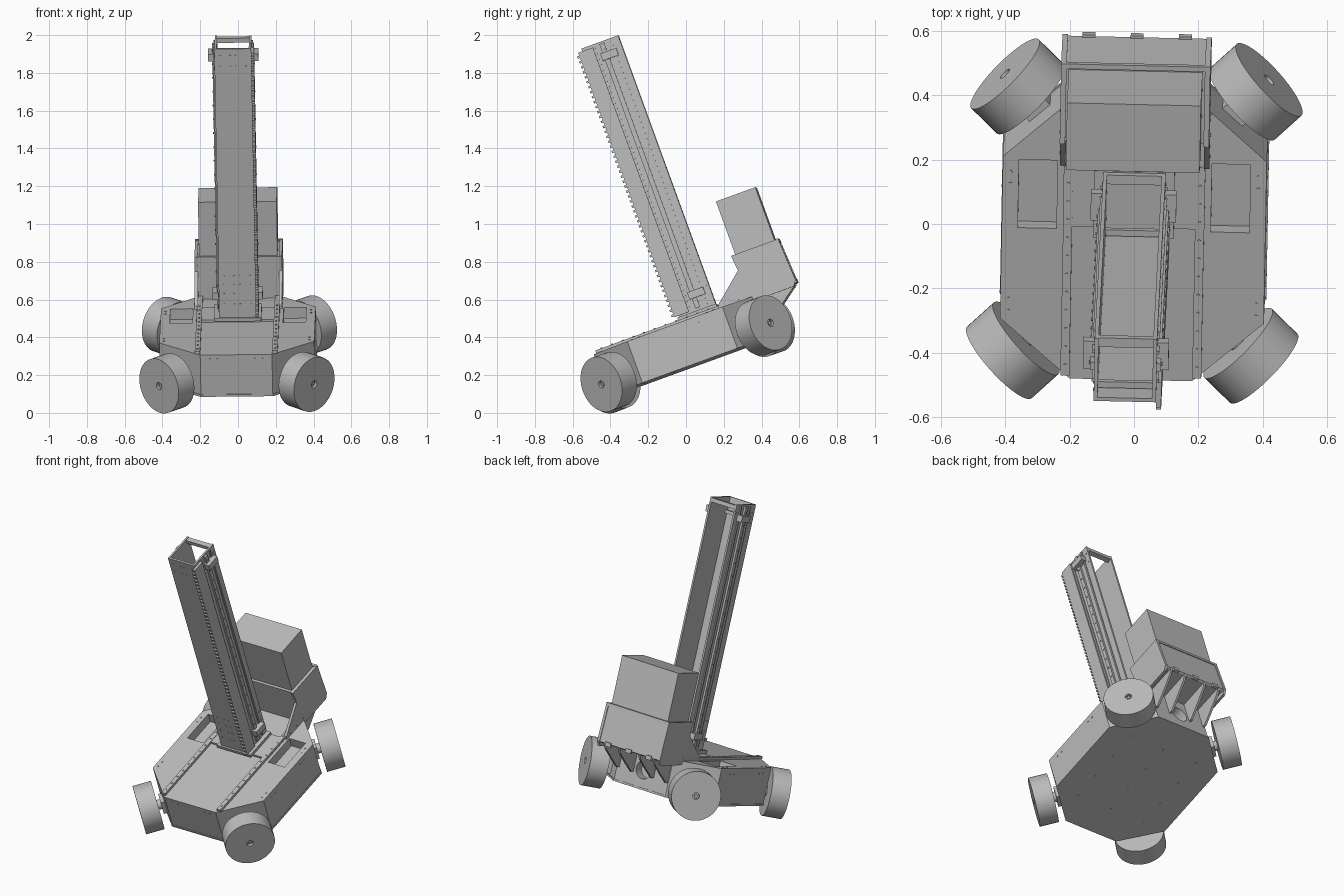
import bpy, bmesh, math
from mathutils import Matrix, Vector

cube = bpy.data.objects.get("Cube")
if cube:
    bpy.data.objects.remove(cube)

# Whole robot is pitched forward, with a trace of yaw and roll
TILT = (Matrix.Translation((0.004, 0, 0)) @ Matrix.Rotation(math.radians(-1.3), 4, 'Z')
        @ Matrix.Rotation(math.radians(-0.6), 4, 'Y') @ Matrix.Rotation(math.radians(20), 4, 'X'))

grey = bpy.data.materials.new("plain grey")
grey.use_nodes = True
grey.diffuse_color = (0.5, 0.5, 0.5, 1)
grey.node_tree.nodes["Principled BSDF"].inputs["Base Color"].default_value = (0.5, 0.5, 0.5, 1)


def finish(name, bm, smooth=False):
    bmesh.ops.recalc_face_normals(bm, faces=bm.faces)
    mesh = bpy.data.meshes.new(name)
    bm.to_mesh(mesh)
    bm.free()
    mesh.materials.append(grey)
    obj = bpy.data.objects.new(name, mesh)
    bpy.context.scene.collection.objects.link(obj)
    obj.matrix_world = TILT
    if smooth:
        bpy.ops.object.select_all(action='DESELECT')
        obj.select_set(True)
        bpy.context.view_layer.objects.active = obj
        bpy.ops.object.shade_smooth_by_angle(angle=math.radians(35))
    return obj


def boxes(name, spans):
    """Each span is (x0, x1, y0, y1, z0, z1)."""
    bm = bmesh.new()
    for x0, x1, y0, y1, z0, z1 in spans:
        place = Matrix.Translation(((x0 + x1) / 2, (y0 + y1) / 2, (z0 + z1) / 2))
        size = Matrix.Diagonal((x1 - x0, y1 - y0, z1 - z0, 1))
        bmesh.ops.create_cube(bm, size=1, matrix=place @ size)
    return finish(name, bm)


def prism(name, points, axis, ranges):
    """Extrude a profile along z (points x, y) or along x (points y, z)."""
    bm = bmesh.new()
    for lo, hi in ranges:
        put = (lambda p: (p[0], p[1], lo)) if axis == 'z' else (lambda p: (lo, p[0], p[1]))
        face = bm.faces.new([bm.verts.new(put(p)) for p in points])
        new = bmesh.ops.extrude_face_region(bm, geom=[face])["geom"]
        step = Vector((0, 0, hi - lo)) if axis == 'z' else Vector((hi - lo, 0, 0))
        bmesh.ops.translate(bm, vec=step, verts=[v for v in new if isinstance(v, bmesh.types.BMVert)])
    return finish(name, bm)


def lathe(name, profile, centre, direction):
    bm = bmesh.new()
    verts = [bm.verts.new((r, 0, h)) for r, h in profile]
    edges = [bm.edges.new(pair) for pair in zip(verts, verts[1:])]
    bmesh.ops.spin(bm, geom=verts + edges, cent=(0, 0, 0), axis=(0, 0, 1),
                   angle=math.tau, steps=48, use_duplicate=False)
    bmesh.ops.remove_doubles(bm, verts=bm.verts, dist=1e-5)
    turn = Vector(direction).to_track_quat('Z', 'Y').to_matrix().to_4x4()
    bm.transform(Matrix.Translation(centre) @ turn)
    return finish(name, bm, True)


def bolts(name, points, direction, radius=0.005):
    bm = bmesh.new()
    turn = Vector(direction).to_track_quat('Z', 'Y').to_matrix().to_4x4()
    for p in points:
        bmesh.ops.create_cone(bm, cap_ends=True, segments=10, radius1=radius, radius2=radius,
                              depth=0.006, matrix=Matrix.Translation(p) @ turn)
    return finish(name, bm)


def cut(target, cutter):
    mod = target.modifiers.new(cutter.name, 'BOOLEAN')
    mod.operation = 'DIFFERENCE'
    mod.object = cutter
    cutter.hide_render = True
    cutter.hide_viewport = True


def octagon(grow):
    front, rear, s, n = -0.35 - grow, 0.58 + grow, 0.41 + grow, 0.19 + grow / 2
    return [(-n, front), (n, front), (s, -0.155), (s, 0.38),
            (n, rear), (-n, rear), (-s, 0.38), (-s, -0.155)]


SIDES = (-1, 1)
LOW, DECK = 0.225, 0.455

# Hull with deck pockets and a rear port
hull = prism("hull", octagon(0), 'z', [(LOW, DECK)])
prism("belly_plate", octagon(0.004), 'z', [(LOW - 0.004, LOW + 0.008)])
cut(hull, boxes("pocket_cutter", [(s * 0.3 - 0.06, s * 0.3 + 0.06, 0.145, 0.37, 0.395, 0.5) for s in SIDES]))
cut(hull, lathe("port_cutter", [(0, -0.06), (0.055, -0.06), (0.055, 0.06), (0, 0.06)],
                (0, 0.58, 0.34), (0, 1, 0)))

# Deck rails, mast mount plate and their bolts
boxes("deck_rails", [(s * 0.205 - 0.014, s * 0.205 + 0.014, -0.335, 0.61, DECK, 0.471) for s in SIDES])
bolts("deck_rail_bolts", [(s * 0.205, -0.3 + i * 0.06, 0.472) for s in SIDES for i in range(12)], (0, 0, 1))
boxes("mast_mount", [(-0.22, 0.22, 0.157, 0.35, DECK, 0.468), (-0.125, 0.125, 0.13, 0.35, 0.468, 0.487)])
bolts("deck_edge_bolts", [(s * 0.385, y, DECK) for s in SIDES for y in (-0.13, -0.09, 0.29, 0.33)], (0, 0, 1))
bolts("hull_front_bolts", [(x, -0.35, 0.43) for x in (-0.14, -0.1, 0.1, 0.14)], (0, -1, 0))
bolts("hull_side_bolts", [(s * 0.41, y, 0.42) for s in SIDES for y in (-0.08, -0.04, 0.23, 0.27)], (1, 0, 0))
bolts("belly_bolts", [(x, y, LOW - 0.004) for x in (-0.25, 0, 0.25)
                      for y in (-0.15, 0.02, 0.2, 0.38)], (0, 0, 1))

# Four diagonal wheels with axles and brackets
WHEEL = [(0, 0.04), (0.02, 0.04), (0.02, 0.0575), (0.15, 0.0575), (0.15, -0.0575),
         (0.03, -0.0575), (0.03, -0.12), (0, -0.12)]
for end, y, dy in (("front", -0.322, -1), ("rear", 0.551, 1)):
    for side, s in (("right", -1), ("left", 1)):
        out = Vector((s, dy, 0)).normalized()
        hub = Vector((s * 0.37, y, 0.288))
        lathe(f"{end}_{side}_wheel", WHEEL, hub, out)
        lathe(f"{end}_{side}_hub_screw", [(0, 0.05), (0.01, 0.05), (0.01, 0.035)], hub, out)
        bm = bmesh.new()
        turn = Matrix.Rotation(math.atan2(out.y, out.x), 4, 'Z')
        bmesh.ops.create_cube(bm, size=1, matrix=Matrix.Translation(hub - out * 0.1) @ turn
                              @ Matrix.Diagonal((0.045, 0.085, 0.09, 1)))
        finish(f"{end}_{side}_axle_bracket", bm)

# Mast: channel open to the rear
TOP, BACK, FRONT, HALF = 2.0, 0.347, 0.14, 0.097
boxes("mast_front_plate", [(-HALF, HALF, FRONT, FRONT + 0.012, 0.487, TOP)])
boxes("mast_side_plates", [(s * 0.091 - 0.006, s * 0.091 + 0.006, FRONT, BACK, 0.487, TOP) for s in SIDES])
boxes("mast_cross_bars", [(-HALF, HALF, BACK - 0.03, BACK, z, z + 0.025) for z in (0.49, 1.97)]
      + [(-0.085, 0.085, 0.155, 0.175, z, z + 0.02) for z in (0.52, 1.9)])
bolts("mast_front_bolts", [(x, FRONT, z) for x in (-0.07, -0.015, 0.015, 0.07)
                           for z in (0.56, 0.62, 0.67, 0.72, 1.9, 1.96)], (0, -1, 0))

# Linear rails, carriages and bolts on both mast sides
boxes("linear_rails", [(s * 0.103 - 0.007, s * 0.103 + 0.007, 0.238, 0.264, 0.5, 1.99) for s in SIDES])
bolts("linear_rail_bolts", [(s * 0.111, 0.251, 0.55 + i * 0.078) for s in SIDES for i in range(19)], (1, 0, 0))
boxes("mast_side_ribs", [(s * 0.1 - 0.004, s * 0.1 + 0.004, y, y + 0.01, 0.5, 1.99)
                         for s in SIDES for y in (0.2, 0.295)])
boxes("carriages", [(s * 0.115 - 0.018, s * 0.115 + 0.018, 0.225, 0.315, z, z + 0.04)
                    for s in SIDES for z in (0.555, 1.9)])
bolts("mast_side_bolts", [(s * HALF, y, z) for s in SIDES for y in (0.16, 0.185, 0.33)
                          for z in (0.54, 0.6, 0.66, 1.88, 1.95)], (1, 0, 0))

# Toothed rack along one front corner of the mast
boxes("rack_plate", [(HALF, HALF + 0.016, 0.117, 0.2, 0.495, 1.985)])
boxes("rack_teeth", [(HALF, HALF + 0.016, 0.105, 0.12, 0.5 + i * 0.028, 0.512 + i * 0.028)
                     for i in range(53)])

# Rear housing with slanted cheeks and the box above it
prism("rear_housing", [(0.52, DECK), (0.52, 0.69), (0.773, 0.69), (0.785, 0.46), (0.775, DECK)],
      'x', [(-0.215, 0.215)])
CHEEK = [(0.355, DECK), (0.36, 0.475), (0.52, 0.61), (0.512, 0.695),
         (0.777, 0.695), (0.79, 0.46), (0.77, 0.43), (0.6, 0.43)]
prism("housing_cheeks", CHEEK, 'x', [(-0.232, -0.215), (0.215, 0.232)])
boxes("upper_box", [(-0.208, 0.208, 0.535, 0.757, 0.69, 0.994)])
boxes("housing_rim", [(-0.232, 0.232, 0.762, 0.778, 0.68, 0.698)])
bolts("cheek_bolts", [(s * 0.232, y, 0.47) for s in SIDES for y in (0.4, 0.47, 0.54)], (1, 0, 0))

# Support ribs below the housing
prism("rear_ribs", [(0.575, 0.31), (0.6, 0.31), (0.675, 0.361), (0.762, 0.425), (0.785, 0.46), (0.575, 0.46)],
      'x', [(x - 0.007, x + 0.007) for x in (-0.18, -0.075, 0.075, 0.18)])
boxes("rear_latches", [(x - 0.02, x + 0.02, 0.775, 0.793, 0.445, 0.47) for x in (-0.15, 0, 0.15)])
